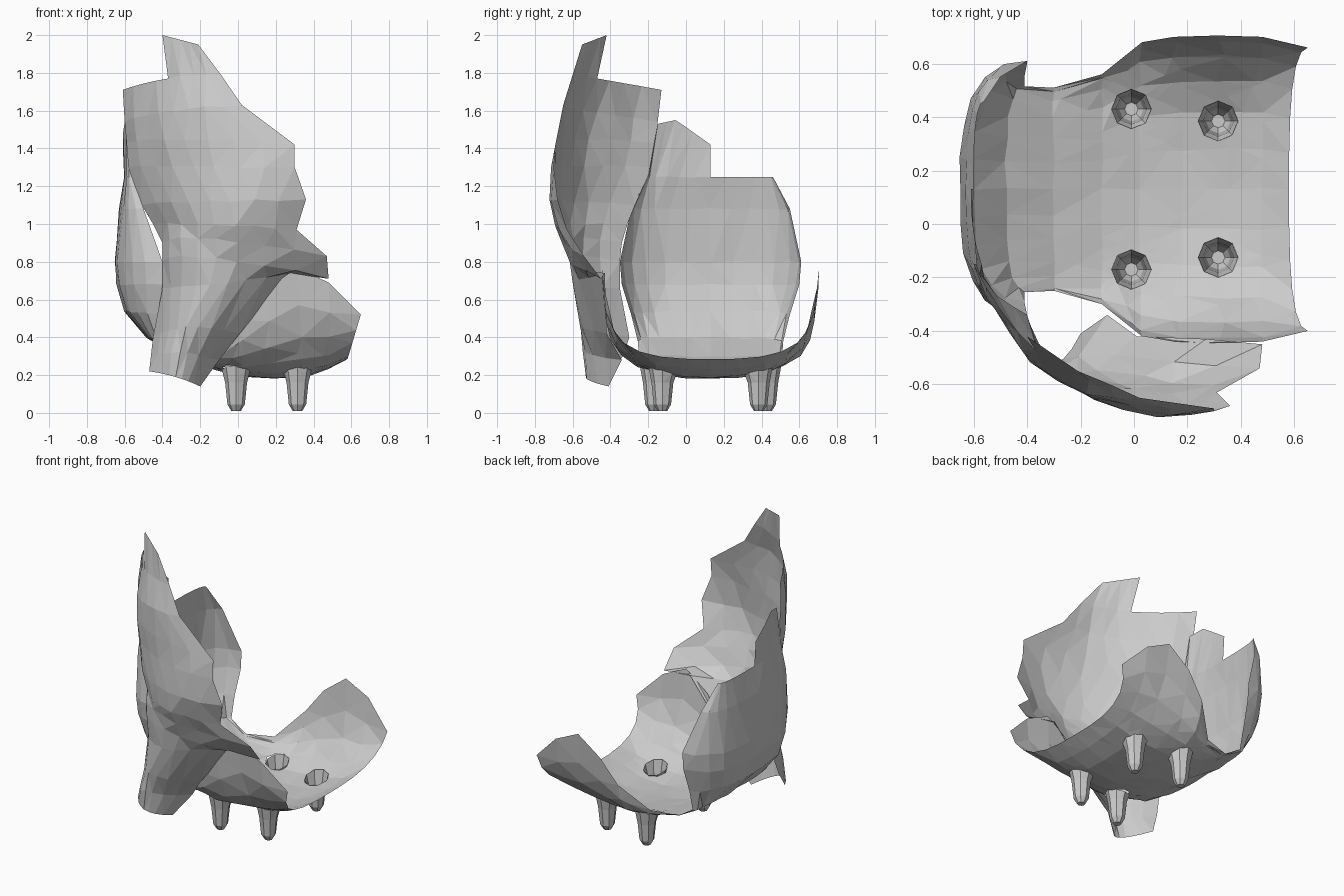
import bpy, bmesh, math, random
from mathutils import Vector

random.seed(4)
MID_Y = 0.13  # the seat is symmetric about this plane

cube = bpy.data.objects.get("Cube")
if cube:
    bpy.data.objects.remove(cube, do_unlink=True)

grey = bpy.data.materials.new("plain grey")
grey.use_nodes = True
colour = (0.6, 0.6, 0.6, 1)
grey.diffuse_color = colour
grey.node_tree.nodes["Principled BSDF"].inputs["Base Color"].default_value = colour


def finish(bm, name):
    bmesh.ops.triangulate(bm, faces=bm.faces)
    mesh = bpy.data.meshes.new(name)
    bm.to_mesh(mesh)
    bm.free()
    mesh.materials.append(grey)
    obj = bpy.data.objects.new(name, mesh)
    bpy.context.collection.objects.link(obj)
    return obj


def strip(bm, lower, upper):
    for a, b, c, d in zip(lower, lower[1:], upper[1:], upper):
        bm.faces.new((a, b, c, d))


def add_row(bm, points):
    return [bm.verts.new(p) for p in points]


def roughen(bm, amount):
    for v in bm.verts:
        if not v.is_boundary:
            v.co += Vector([random.uniform(-amount, amount) for _ in range(3)])


# Seat shell: centre x, centre z, rim x, rim half width, rim z
SEAT = [(-.6, 1.25, -.56, .33, 1.25), (-.63, 1.08, -.5, .42, 1.08),
        (-.65, .8, -.4, .48, .8), (-.64, .68, -.4, .47, .68),
        (-.6, .54, -.41, .42, .52), (-.48, .4, -.41, .385, .38),
        (-.3, .3, -.3, .38, .31), (-.12, .23, -.12, .43, .32),
        (.02, .195, .03, .55, .49), (.18, .18, .15, .57, .65),
        (.35, .19, .31, .575, .77), (.48, .23, .48, .57, .69),
        (.58, .285, .65, .53, .52)]
STEPS = 12


def seat_points(xc, zc, xe, width, ze):
    for i in range(STEPS + 1):
        angle = (2 * i / STEPS - 1) * math.pi / 2
        bend = (1 - math.cos(angle)) ** 1.45
        yield (xc + (xe - xc) * bend, MID_Y + width * math.sin(angle), zc + (ze - zc) * bend)


bm = bmesh.new()
rows = [add_row(bm, seat_points(*r)) for r in SEAT]
for upper, lower in zip(rows, rows[1:]):
    strip(bm, upper, lower)

# Taller torn half of the backrest
half = rows[0][:STEPS // 2 + 1]
torn = []
for i, v in enumerate(half):
    t = i / (len(half) - 1)
    z = 1.53 + .06 * t if t < .35 else 1.55 - .13 * (t - .35) / .65
    torn.append(bm.verts.new((v.co.x - .01, -.15 + (MID_Y + .15) * t, z)))
strip(bm, torn, half)
roughen(bm, .005)

# Openings in the seat above the hollow legs
LEGS = [(-.01, .3), (.315, .255)]
LEG_SPOTS = [(x, off, side) for x, off in LEGS for side in (-1, 1)]
SIDES = 8
for lx, off, side in LEG_SPOTS:
    spot = Vector((lx, MID_Y + side * off))
    for k in range(SIDES):
        a = (k + .5) * math.tau / SIDES
        n = Vector((math.cos(a), math.sin(a), 0))
        near = [f for f in bm.faces if (f.calc_center_median().xy - spot).length < .2]
        geom = set(near)
        for f in near:
            geom.update(f.edges)
            geom.update(f.verts)
        bmesh.ops.bisect_plane(bm, geom=list(geom), plane_co=spot.to_3d() + n * .068,
                               plane_no=n)
    inside = [f for f in bm.faces
              if (f.calc_center_median().xy - spot).length < .07
              and all((v.co.xy - spot).length < .078 for v in f.verts)]
    bmesh.ops.delete(bm, geom=inside, context='FACES')
finish(bm, "seat_shell")

# Tapered hollow legs, their tops sloping with the seat
for number, (lx, off, side) in enumerate(LEG_SPOTS, 1):
    bm = bmesh.new()
    rings = []
    for radius, z, slope in ((.075, .228, .32), (.058, .16, 0), (.046, .045, 0), (.025, .01, 0)):
        ring = []
        for k in range(SIDES):
            a = k * math.tau / SIDES
            dy = radius * math.sin(a)
            ring.append(bm.verts.new((lx + radius * math.cos(a), MID_Y + side * off + dy,
                                      z + slope * side * dy)))
        rings.append(ring + ring[:1])
    for upper, lower in zip(rings, rings[1:]):
        strip(bm, lower, upper)
    bm.faces.new(rings[-1][:-1][::-1])
    finish(bm, f"leg_{number}")

# Tall side panel: left edge, middle and right edge of each level
PANEL = [((-.47, -.38, .22), (-.33, -.53, .19), (-.2, -.41, .14)),
         ((-.46, -.33, .31), (-.31, -.54, .32), (-.1, -.34, .28)),
         ((-.45, -.3, .4), (-.27, -.56, .45), (.01, -.42, .42)),
         ((-.4, -.35, .66), (-.15, -.6, .68), (.27, -.43, .74)),
         ((-.4, -.35, .8), (-.12, -.62, .82), (.48, -.45, .71)),
         ((-.4, -.34, .9), (-.12, -.64, .92), (.47, -.54, .83)),
         ((-.45, -.31, 1), (-.12, -.66, 1), (.31, -.63, .97)),
         ((-.51, -.27, 1.1), (-.15, -.66, 1.12), (.36, -.68, 1.13)),
         ((-.58, -.18, 1.3), (-.24, -.61, 1.3), (.3, -.7, 1.3)),
         ((-.59, -.15, 1.43), (-.28, -.59, 1.45), (.3, -.69, 1.42)),
         ((-.6, -.15, 1.54), (-.34, -.54, 1.6), (.02, -.65, 1.63)),
         ((-.61, -.13, 1.71), (-.37, -.47, 1.77), (-.09, -.6, 1.79))]
COLUMNS = 8


def arc(left, middle, right):
    left, middle, right = map(Vector, (left, middle, right))
    for i in range(COLUMNS + 1):
        t = i / COLUMNS
        yield (left * (1 - t) * (1 - 2 * t) + middle * 4 * t * (1 - t)
               + right * t * (2 * t - 1))


bm = bmesh.new()
rows = [add_row(bm, arc(*level)) for level in PANEL]
for lower, upper in zip(rows, rows[1:]):
    strip(bm, lower, upper)

# Pointed top of the panel
base = rows[-1][COLUMNS // 2:]
tip_a, tip_b = Vector((-.4, -.42, 2)), Vector((-.21, -.55, 1.95))
tips = add_row(bm, [tip_a.lerp(tip_b, i / (len(base) - 1)) for i in range(len(base))])
strip(bm, base, tips)
roughen(bm, .007)
finish(bm, "side_panel")
